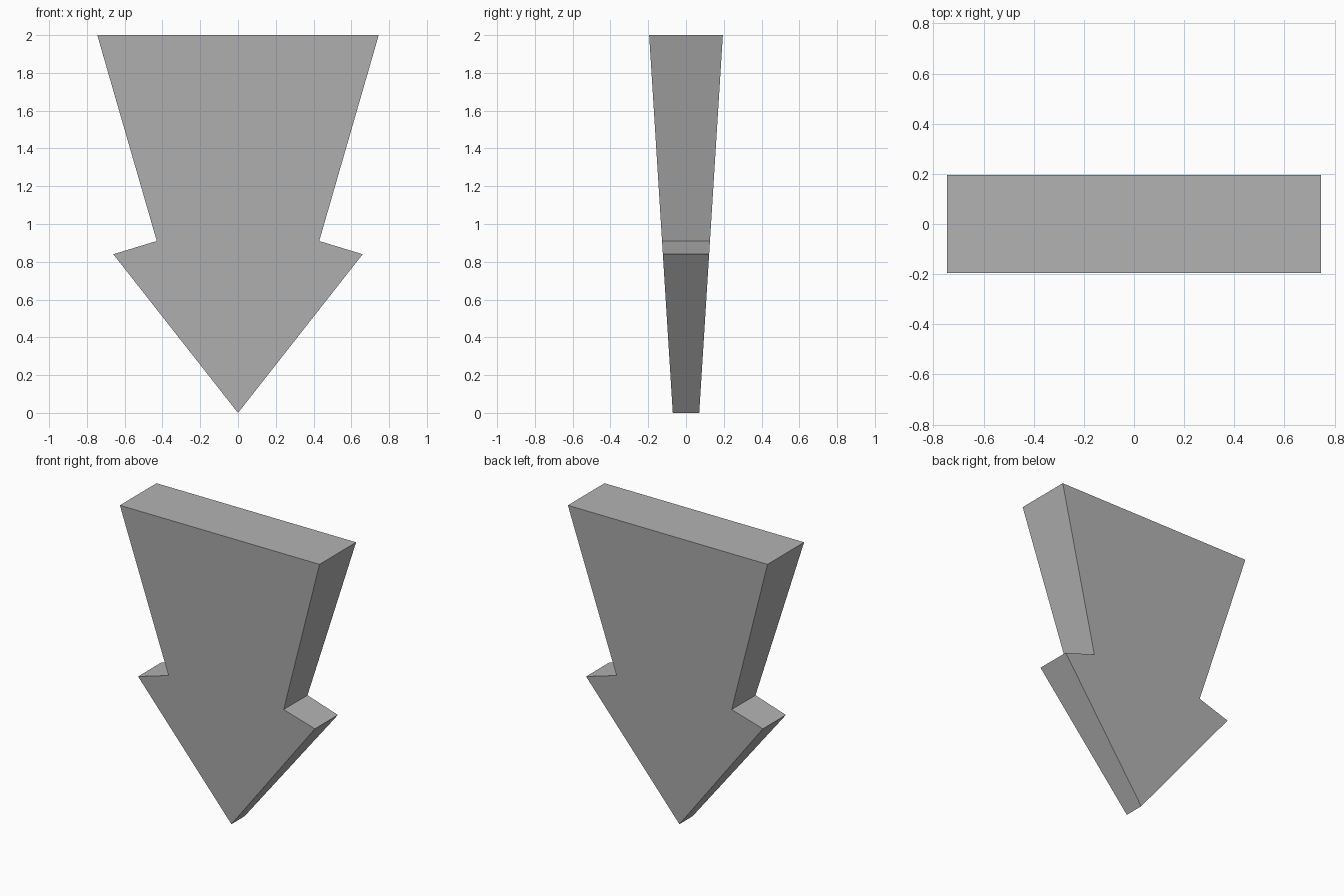
import bpy
import bmesh

cube = bpy.data.objects.get("Cube")
if cube:
    bpy.data.objects.remove(cube, do_unlink=True)

# Single grey material
grey = bpy.data.materials.new("plain grey")
grey.use_nodes = True
colour = (0.45, 0.45, 0.45, 1)
grey.diffuse_color = colour
grey.node_tree.nodes["Principled BSDF"].inputs["Base Color"].default_value = colour

# Arrow outline: right half from the tip up, then mirrored
half = [(0.66, 0.84), (0.43, 0.91), (0.745, 2.0)]
outline = [(0, 0)] + half + [(-x, z) for x, z in reversed(half)]


def half_depth(z):
    """The slab thickens evenly from tip to top."""
    return 0.07 + 0.0625 * z


# Tapered slab: front and back outlines joined by side walls
bm = bmesh.new()
front = [bm.verts.new((x, -half_depth(z), z)) for x, z in outline]
back = [bm.verts.new((x, half_depth(z), z)) for x, z in outline]
bm.faces.new(front)
bm.faces.new(back[::-1])
for i in range(len(outline)):
    j = (i + 1) % len(outline)
    bm.faces.new((front[j], front[i], back[i], back[j]))
bmesh.ops.recalc_face_normals(bm, faces=bm.faces)

mesh = bpy.data.meshes.new("arrow_slab")
bm.to_mesh(mesh)
bm.free()
mesh.materials.append(grey)
arrow = bpy.data.objects.new("arrow_slab", mesh)
bpy.context.collection.objects.link(arrow)
